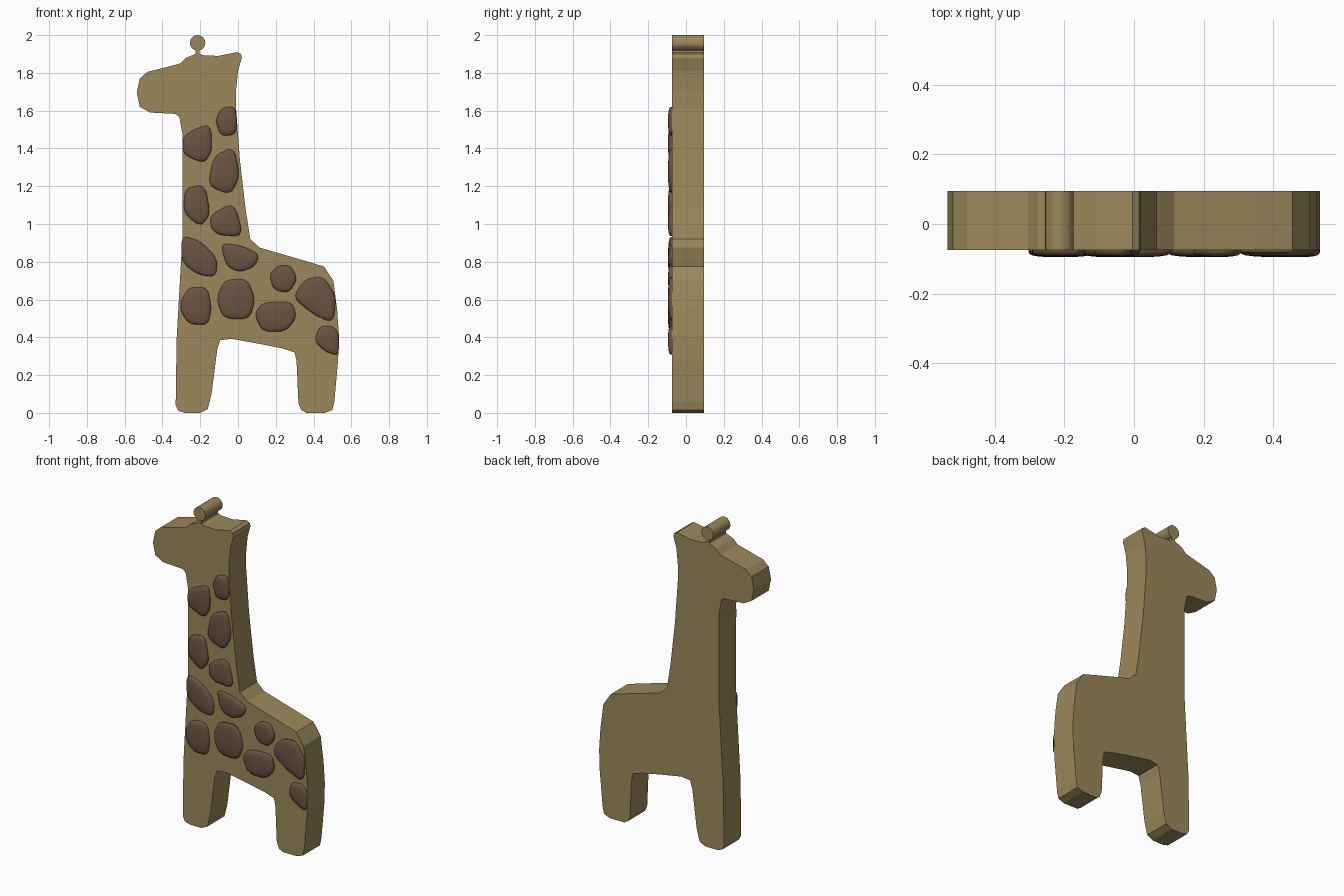
import bpy, bmesh, math
from mathutils import Vector

FRONT, BACK = -0.074, 0.095


def material(name, rgb):
    m = bpy.data.materials.new(name)
    m.diffuse_color = (*rgb, 1)
    return m


TAN = material("tan wood", (0.33, 0.25, 0.105))
BROWN = material("brown spots", (0.145, 0.088, 0.056))


def loft(name, rings, mat):
    """Join equal-length rings of 3D points and cap both ends."""
    bm = bmesh.new()
    loops = [[bm.verts.new(p) for p in ring] for ring in rings]
    for a, b in zip(loops, loops[1:]):
        for i in range(len(a)):
            j = (i + 1) % len(a)
            bm.faces.new((a[i], a[j], b[j], b[i]))
    bm.faces.new(loops[0])
    bm.faces.new(loops[-1])
    bmesh.ops.recalc_face_normals(bm, faces=bm.faces)
    me = bpy.data.meshes.new(name)
    bm.to_mesh(me)
    bm.free()
    me.materials.append(mat)
    ob = bpy.data.objects.new(name, me)
    bpy.context.collection.objects.link(ob)
    return ob


# Silhouette: legs, belly and rump, then up the back of the neck to the ear
legs_and_back = [
    (-.33, .04), (-.315, .01), (-.28, 0), (-.20, 0), (-.16, .02), (-.14, .10),
    (-.11, .335), (-.095, .385), (-.035, .392), (.105, .367), (.24, .34),
    (.30, .32), (.31, .275), (.32, .05), (.335, .015), (.36, 0), (.46, 0),
    (.50, .015), (.51, .06), (.53, .28), (.534, .41), (.525, .545), (.505, .70),
    (.455, .775), (.355, .805), (.115, .875), (.065, .92), (.04, 1.08),
    (.01, 1.34), (-.01, 1.61), (-.01, 1.71), (0, 1.81), (.02, 1.88),
    (.015, 1.90), (-.005, 1.91), (-.105, 1.89), (-.18, 1.893), (-.203, 1.90)]
# Round horn on a thin stem
horn = [(-.214 + .041 * math.sin(a), 1.959 - .041 * math.cos(a))
        for a in (math.radians(15 + 330 * i / 22) for i in range(23))]
# Forehead, muzzle, chin and chest
head_and_chest = [
    (-.225, 1.90), (-.275, 1.88), (-.305, 1.85), (-.40, 1.825), (-.48, 1.805),
    (-.52, 1.77), (-.536, 1.695), (-.52, 1.62), (-.465, 1.59), (-.33, 1.583),
    (-.31, 1.565), (-.295, 1.48), (-.295, .92), (-.325, .39)]
outline = legs_and_back + horn + head_and_chest
loft("giraffe_body", [[(x, y, z) for x, z in outline] for y in (FRONT, BACK)], TAN)


def spot(name, corners):
    """Low dome with a rounded outline drawn from a few corner points."""
    pts = [Vector(c) for c in corners]
    for _ in range(2):
        pts = [p for a, b in zip(pts, pts[1:] + pts[:1])
               for p in (a.lerp(b, .2), a.lerp(b, .8))]
    c = sum(pts, Vector((0, 0))) / len(pts)
    profile = [(1, FRONT + .004), (1, -.080), (.95, -.086), (.86, -.090),
               (.6, -.0935), (.25, -.095)]
    rings = [[(q.x, y, q.y) for q in (c + (p - c) * s for p in pts)]
             for s, y in profile]
    ob = loft(name, rings, BROWN)
    bpy.context.view_layer.objects.active = ob
    ob.select_set(True)
    bpy.ops.object.shade_smooth_by_angle(angle=math.radians(40))
    ob.select_set(False)


# Neck spots
neck = [
    [(-.12, 1.545), (-.09, 1.615), (-.01, 1.622), (-.005, 1.475), (-.09, 1.465)],
    [(-.29, 1.47), (-.165, 1.53), (-.14, 1.49), (-.14, 1.38), (-.18, 1.32), (-.295, 1.37)],
    [(-.13, 1.36), (-.02, 1.41), (.01, 1.25), (-.04, 1.155), (-.16, 1.20)],
    [(-.28, 1.19), (-.175, 1.21), (-.145, 1.05), (-.20, .985), (-.29, 1.06)],
    [(-.145, 1.05), (-.02, 1.115), (.03, .935), (-.10, .94), (-.145, .98)],
    [(-.30, .94), (-.20, .91), (-.11, .82), (-.115, .72), (-.21, .73), (-.30, .80)]]
# Body spots
body = [
    [(-.095, .90), (.02, .885), (.115, .84), (.09, .775), (.01, .745), (-.06, .775)],
    [(.165, .73), (.21, .78), (.28, .78), (.315, .71), (.27, .635), (.19, .65)],
    [(-.30, .60), (-.26, .665), (-.16, .665), (-.14, .55), (-.16, .465), (-.26, .47), (-.305, .54)],
    [(-.115, .61), (-.07, .705), (.05, .71), (.092, .60), (.06, .495), (-.08, .50)],
    [(.085, .52), (.13, .585), (.29, .59), (.31, .50), (.25, .43), (.13, .43)],
    [(.29, .61), (.35, .705), (.45, .725), (.52, .62), (.505, .475), (.40, .52)],
    [(.405, .38), (.43, .46), (.50, .46), (.534, .425), (.534, .30), (.46, .325)]]
for i, corners in enumerate(neck):
    spot(f"neck_spot_{i + 1}", corners)
for i, corners in enumerate(body):
    spot(f"body_spot_{i + 1}", corners)
